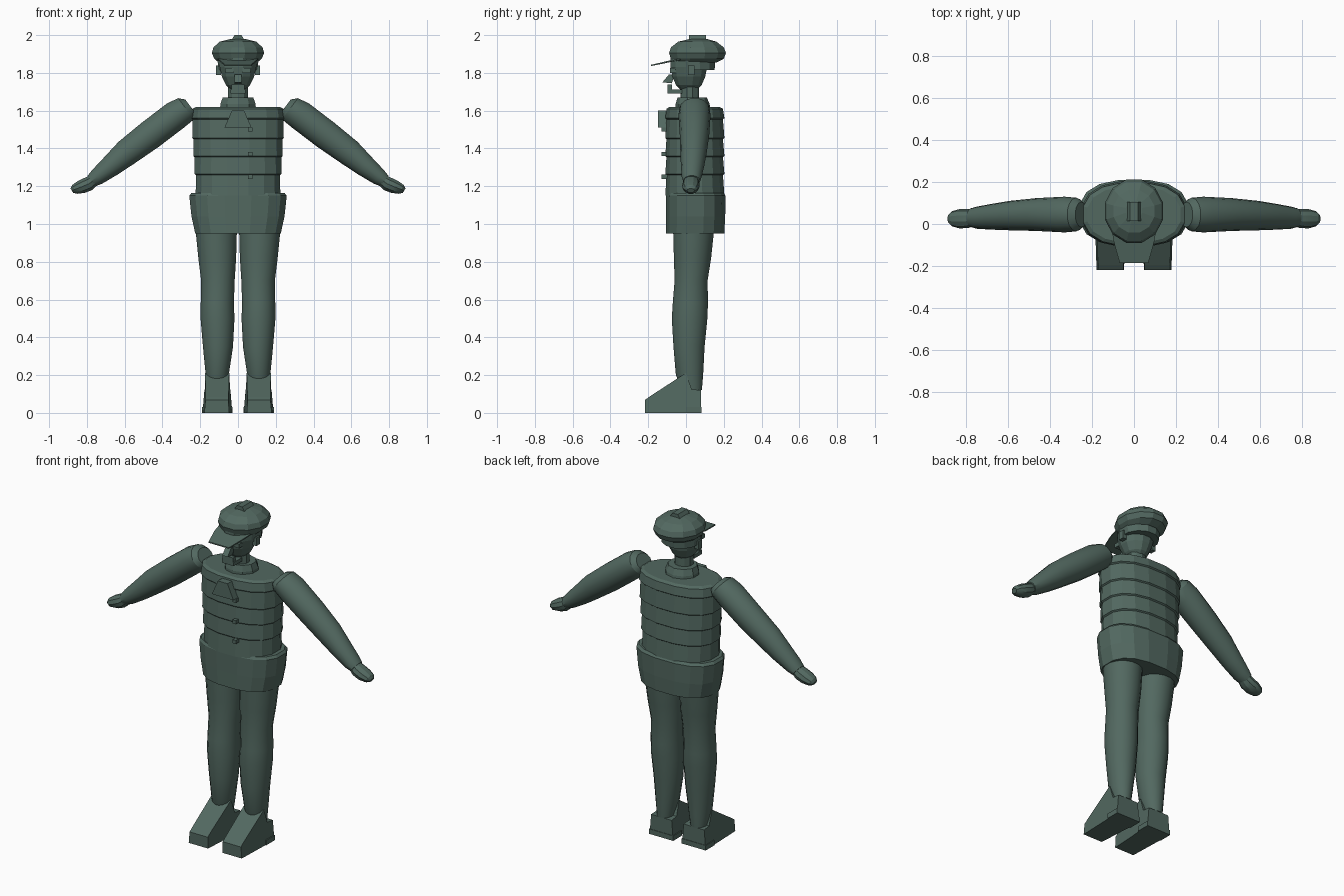
import bpy, bmesh, math
from mathutils import Vector

green = bpy.data.materials.new("uniform green")
green.diffuse_color = (0.085, 0.14, 0.118, 1)


def finish(name, bm, smooth=False):
    bmesh.ops.recalc_face_normals(bm, faces=bm.faces)
    me = bpy.data.meshes.new(name)
    bm.to_mesh(me)
    bm.free()
    me.materials.append(green)
    ob = bpy.data.objects.new(name, me)
    bpy.context.collection.objects.link(ob)
    if smooth:
        bpy.ops.object.select_all(action='DESELECT')
        ob.select_set(True)
        bpy.context.view_layer.objects.active = ob
        bpy.ops.object.shade_smooth_by_angle(angle=math.radians(28))
    return ob


def loft(name, rings, n=16, axis=(0, 0, 1), power=1.0, smooth=False):
    """Rings are (centre, half size in u, half size in v); u is across, v is y."""
    w = Vector(axis).normalized()
    v = Vector((0, 1, 0))
    u = v.cross(w)
    bm = bmesh.new()
    loops = []
    for c, a, b in rings:
        loop = []
        for i in range(n):
            t = 2 * math.pi * (i + 0.5) / n
            cu, sv = math.cos(t), math.sin(t)
            cu = math.copysign(abs(cu) ** power, cu)
            sv = math.copysign(abs(sv) ** power, sv)
            loop.append(bm.verts.new(Vector(c) + u * a * cu + v * b * sv))
        loops.append(loop)
    for p, q in zip(loops, loops[1:]):
        for i in range(n):
            j = (i + 1) % n
            bm.faces.new((p[i], p[j], q[j], q[i]))
    bm.faces.new(loops[0])
    bm.faces.new(loops[-1])
    return finish(name, bm, smooth)


def upright(name, rows, **kw):
    """Rows are (z, half width, front y, back y)."""
    return loft(name, [((0, (f + b) / 2, z), a, (b - f) / 2) for z, a, f, b in rows], **kw)


def box(name, x0, x1, y0, y1, z0, z1, top_x=1.0):
    bm = bmesh.new()
    bmesh.ops.create_cube(bm, size=1)
    for vert in bm.verts:
        k = top_x if vert.co.z > 0 else 1
        vert.co = ((x0 + x1) / 2 + vert.co.x * (x1 - x0) * k,
                   (y0 + y1) / 2 + vert.co.y * (y1 - y0),
                   (z0 + z1) / 2 + vert.co.z * (z1 - z0))
    return finish(name, bm)


# Padded jacket: overlapping bands
bands = [(1.15, 1.265), (1.265, 1.36), (1.36, 1.455), (1.455, 1.56), (1.56, 1.62)]
rows = []
for lo, hi in bands:
    w = 0.222 + 0.024 * (lo - 1.15) / 0.4
    rows += [(lo, w + 0.006, -0.112, 0.206), (hi - 0.006, w + 0.004, -0.106, 0.198)]
rows[-1] = (1.61, 0.245, -0.106, 0.198)
rows.append((1.62, 0.225, -0.09, 0.18))
upright("jacket", rows, power=0.85)

# Jacket skirt
upright("jacket_skirt", [(0.95, 0.23, -0.108, 0.205), (1.04, 0.25, -0.108, 0.21),
                         (1.15, 0.262, -0.108, 0.212), (1.165, 0.25, -0.1, 0.2)], power=0.8)

# Chest flap and buttons
box("chest_flap", -0.072, 0.072, -0.147, -0.09, 1.51, 1.6, top_x=0.45)
for z in (1.5, 1.37, 1.25):
    box("button", 0.054, 0.076, -0.13, -0.09, z - 0.011, z + 0.011)

# Collar and neck
upright("collar", [(1.6, 0.1, -0.055, 0.13), (1.635, 0.098, -0.055, 0.125),
                   (1.67, 0.085, -0.045, 0.11)], n=10)
upright("neck", [(1.64, 0.055, -0.03, 0.07), (1.76, 0.055, -0.03, 0.07)], n=10)

# Head and ears
upright("head", [(1.71, 0.04, -0.03, 0.06), (1.735, 0.065, -0.055, 0.085),
                 (1.78, 0.088, -0.075, 0.105), (1.83, 0.1, -0.085, 0.115),
                 (1.88, 0.105, -0.085, 0.13)], n=12)
for s in (-1, 1):
    box("ear", s * 0.103 - 0.013, s * 0.103 + 0.013, 0.01, 0.045, 1.79, 1.84)
    box("eye", s * 0.045 - 0.022, s * 0.045 + 0.022, -0.085, -0.05, 1.8, 1.825)

# Nose wedge and mouth piece
bm = bmesh.new()
prof = [(-0.125, 1.75), (-0.075, 1.745), (-0.06, 1.79), (-0.09, 1.792)]
sides = [[bm.verts.new((x, y, z)) for y, z in prof] for x in (-0.018, 0.018)]
for f in sides:
    bm.faces.new(f)
for i in range(4):
    j = (i + 1) % 4
    bm.faces.new((sides[0][i], sides[0][j], sides[1][j], sides[1][i]))
finish("nose", bm)
box("mouth", -0.04, 0.04, -0.098, -0.02, 1.69, 1.712)
box("upper_lip", -0.035, 0.035, -0.098, -0.075, 1.712, 1.738)

# Cap with band, crown, top button and visor
upright("cap_band", [(1.815, 0.108, -0.06, 0.155), (1.87, 0.112, -0.08, 0.16)], n=12)
upright("cap_crown", [(1.855, 0.105, -0.075, 0.165), (1.875, 0.13, -0.085, 0.205),
                      (1.905, 0.143, -0.095, 0.217), (1.935, 0.135, -0.085, 0.205),
                      (1.965, 0.1, -0.045, 0.165), (1.98, 0.04, 0.02, 0.11)], n=12)
box("cap_button", -0.036, 0.036, 0.015, 0.105, 1.972, 2.0, top_x=0.5)
bm = bmesh.new()
outline = [(-0.105, -0.03, 1.868), (-0.095, -0.09, 1.858), (-0.068, -0.185, 1.836),
           (0.068, -0.185, 1.836), (0.095, -0.09, 1.858), (0.105, -0.03, 1.868)]
low = [bm.verts.new(p) for p in outline]
high = [bm.verts.new((x, y, z + 0.007)) for x, y, z in outline]
bm.faces.new(low)
bm.faces.new(high)
for i in range(6):
    j = (i + 1) % 6
    bm.faces.new((low[i], low[j], high[j], high[i]))
finish("cap_visor", bm)

for s, side in ((1, "left"), (-1, "right")):
    # Arm sloping down to the cuff: (x, y, z, half thickness, half depth)
    arm = [(0.25, 0.045, 1.62, 0.05, 0.06), (0.275, 0.045, 1.61, 0.072, 0.08),
           (0.33, 0.045, 1.575, 0.08, 0.085), (0.465, 0.045, 1.472, 0.08, 0.078),
           (0.59, 0.04, 1.378, 0.073, 0.07), (0.67, 0.035, 1.31, 0.06, 0.062),
           (0.745, 0.03, 1.25, 0.046, 0.053), (0.775, 0.03, 1.228, 0.036, 0.045)]
    loft(side + "_arm", [((s * x, y, z), a, b) for x, y, z, a, b in arm], n=14,
         axis=(s * 0.8, 0, -0.6), smooth=True)
    # Mitten-like hand
    hand = [(0.75, 0.028, 1.24, 0.03, 0.036), (0.79, 0.026, 1.213, 0.04, 0.045),
            (0.83, 0.025, 1.196, 0.038, 0.046), (0.865, 0.025, 1.183, 0.028, 0.036),
            (0.88, 0.025, 1.177, 0.014, 0.02)]
    loft(side + "_hand", [((s * x, y, z), a, b) for x, y, z, a, b in hand], n=10,
         axis=(s * 0.85, 0, -0.5), smooth=True)

    # Trouser leg: (z, inner x, outer x, front y, back y)
    leg = [(0.12, 0.065, 0.16, -0.02, 0.085), (0.2, 0.048, 0.172, -0.055, 0.092),
           (0.35, 0.025, 0.187, -0.068, 0.1), (0.5, 0.017, 0.2, -0.077, 0.115),
           (0.58, 0.02, 0.199, -0.072, 0.118), (0.7, 0.016, 0.197, -0.062, 0.116),
           (0.82, 0.008, 0.212, -0.066, 0.135), (0.96, 0.004, 0.226, -0.07, 0.15)]
    loft(side + "_leg", [((s * (i + o) / 2, (f + b) / 2, z), (o - i) / 2, (b - f) / 2)
                         for z, i, o, f, b in leg], smooth=True)

    # Boot: side profile, narrower at the toe and ankle (y, z, inner x, outer x)
    boot = [(-0.218, 0, 0.048, 0.178), (0.08, 0, 0.03, 0.188), (0.08, 0.12, 0.04, 0.178),
            (0.03, 0.125, 0.042, 0.176), (0.0, 0.212, 0.046, 0.174),
            (-0.195, 0.085, 0.05, 0.172), (-0.218, 0.068, 0.05, 0.172)]
    bm = bmesh.new()
    inner = [bm.verts.new((s * i, y, z)) for y, z, i, o in boot]
    outer = [bm.verts.new((s * o, y, z)) for y, z, i, o in boot]
    bm.faces.new(inner)
    bm.faces.new(outer)
    for i in range(len(boot)):
        j = (i + 1) % len(boot)
        bm.faces.new((inner[i], inner[j], outer[j], outer[i]))
    finish(side + "_boot", bm)
    # Heel block
    hx = sorted((s * 0.028, s * 0.19))
    box(side + "_heel", hx[0], hx[1], 0.0, 0.083, 0, 0.03)
